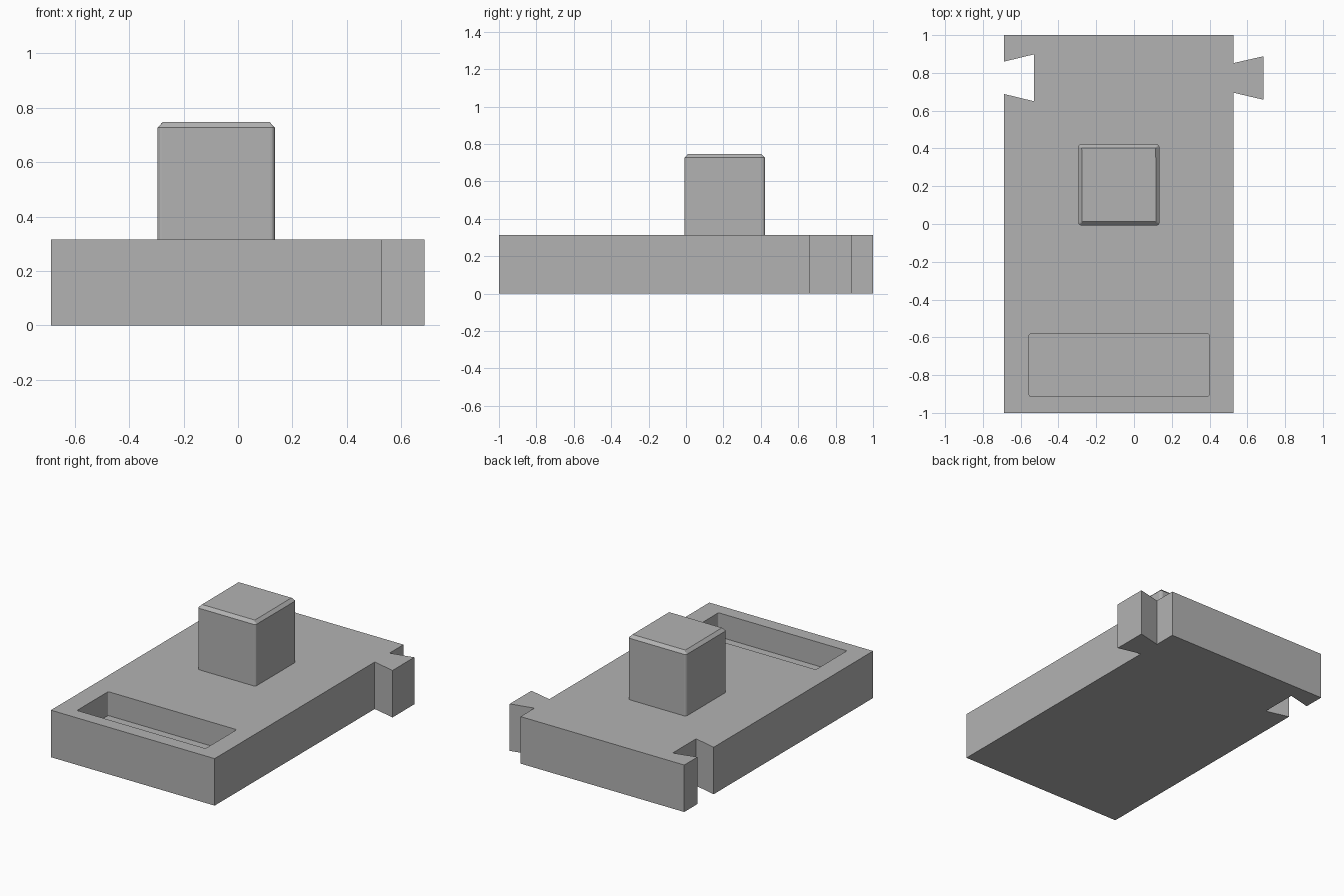
import bpy
import bmesh

cube = bpy.data.objects.get("Cube")
if cube:
    bpy.data.objects.remove(cube)

grey = bpy.data.materials.new("plain_grey")
grey.use_nodes = True
colour = (0.45, 0.45, 0.45, 1)
grey.diffuse_color = colour
grey.node_tree.nodes["Principled BSDF"].inputs["Base Color"].default_value = colour


def prism(name, outline, z0, z1, corner=0, top=0):
    """Extrude a flat outline upward, round its upright edges and chamfer its top."""
    bm = bmesh.new()
    face = bm.faces.new([bm.verts.new((x, y, z0)) for x, y in outline])
    new = bmesh.ops.extrude_face_region(bm, geom=[face])["geom"]
    bmesh.ops.translate(bm, vec=(0, 0, z1 - z0),
                        verts=[v for v in new if isinstance(v, bmesh.types.BMVert)])
    bmesh.ops.recalc_face_normals(bm, faces=bm.faces)
    if corner:
        upright = [e for e in bm.edges if abs(e.verts[0].co.z - e.verts[1].co.z) > 0.01]
        bmesh.ops.bevel(bm, geom=upright, offset=corner, segments=3,
                        profile=0.5, affect='EDGES')
    if top:
        rim = [e for e in bm.edges if all(v.co.z > z1 - 0.001 for v in e.verts)]
        bmesh.ops.bevel(bm, geom=rim, offset=top, segments=1, affect='EDGES')
    mesh = bpy.data.meshes.new(name)
    bm.to_mesh(mesh)
    bm.free()
    mesh.materials.append(grey)
    obj = bpy.data.objects.new(name, mesh)
    bpy.context.collection.objects.link(obj)
    return obj


def rectangle(x0, x1, y0, y1):
    return [(x0, y0), (x1, y0), (x1, y1), (x0, y1)]


LEFT, RIGHT, TAB_END, HEIGHT = -0.687, 0.527, 0.685, 0.315

# Base plate with a dovetail slot on one side and a matching tab on the other
base = prism("base_plate", [
    (LEFT, -1), (RIGHT, -1),
    (RIGHT, 0.695), (TAB_END, 0.658), (TAB_END, 0.888), (RIGHT, 0.852),
    (RIGHT, 1), (LEFT, 1),
    (LEFT, 0.86), (-0.53, 0.898), (-0.53, 0.65), (LEFT, 0.688),
], 0, HEIGHT)

# Recessed tray near the front
cutter = prism("tray_cutter", rectangle(-0.555, 0.398, -0.912, -0.582),
               HEIGHT - 0.16, HEIGHT + 0.1, corner=0.008)
cutter.hide_render = True
cutter.hide_viewport = True
cut = base.modifiers.new("tray", 'BOOLEAN')
cut.operation = 'DIFFERENCE'
cut.solver = 'EXACT'
cut.object = cutter

# Square peg with softened corners and a chamfered top
prism("square_peg", rectangle(-0.295, 0.135, -0.008, 0.422),
      HEIGHT - 0.01, 0.747, corner=0.016, top=0.02)
